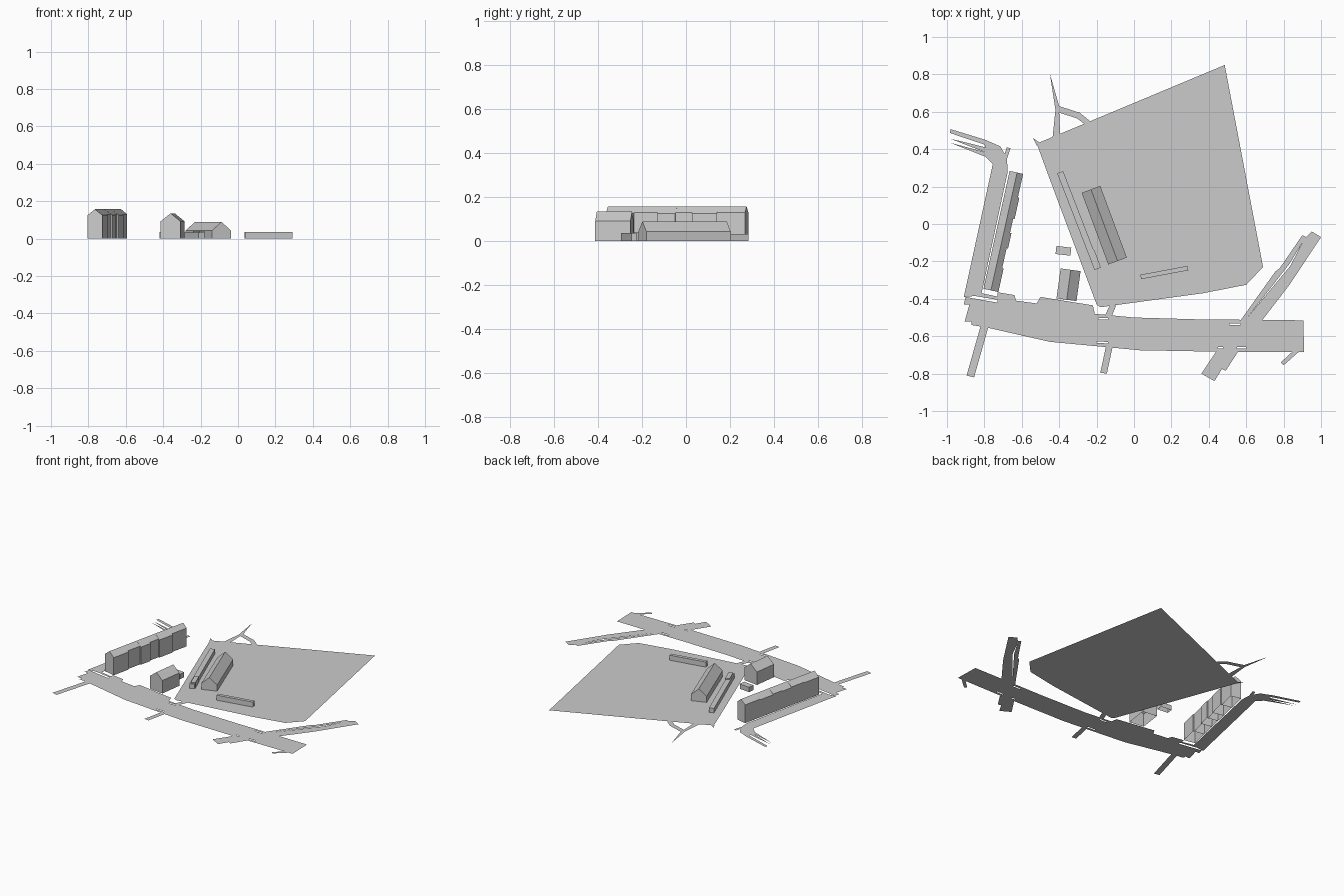
import bpy
import bmesh
from mathutils import Vector

cube = bpy.data.objects.get("Cube")
if cube:
    bpy.data.objects.remove(cube, do_unlink=True)

grey = bpy.data.materials.new("plain_grey")
grey.use_nodes = True
colour = (0.6, 0.6, 0.6, 1)
grey.diffuse_color = colour
grey.node_tree.nodes["Principled BSDF"].inputs["Base Color"].default_value = colour


def finish(name, bm):
    mesh = bpy.data.meshes.new(name)
    bm.to_mesh(mesh)
    bm.free()
    mesh.materials.append(grey)
    obj = bpy.data.objects.new(name, mesh)
    bpy.context.collection.objects.link(obj)
    return obj


def sheet(name, outline, holes=()):
    """Flat ground surface with optional openings, facing up."""
    bm = bmesh.new()
    edges = []
    for loop in (outline, *holes):
        verts = [bm.verts.new((x, y, 0)) for x, y in loop]
        for i, vert in enumerate(verts):
            edges.append(bm.edges.new((verts[i - 1], vert)))
    bmesh.ops.triangle_fill(bm, use_beauty=True, use_dissolve=False,
                            edges=edges, normal=(0, 0, 1))
    for face in bm.faces:
        face.normal_update()
        if face.normal.z < 0:
            face.normal_flip()
    return finish(name, bm)


def building(name, start, end, left, right, eave, ridge=None):
    """Section swept from start to end, open underneath; gabled if ridge is given."""
    a, b = Vector((*start, 0)), Vector((*end, 0))
    along = (b - a).normalized()
    side = Vector((along.y, -along.x, 0))
    section = [(-left, 0), (-left, eave), (right, eave), (right, 0)]
    if ridge:
        section.insert(2, (0, ridge))
    bm = bmesh.new()
    rings = [[bm.verts.new(p + side * s + Vector((0, 0, z))) for s, z in section]
             for p in (a, b)]
    for i in range(len(section) - 1):
        bm.faces.new((rings[0][i], rings[0][i + 1], rings[1][i + 1], rings[1][i]))
    bm.faces.new(rings[0])
    bm.faces.new(rings[1])
    bmesh.ops.recalc_face_normals(bm, faces=bm.faces[:])
    # The open base leaves the orientation ambiguous: make the roof face up
    if sum(f.normal.z * f.calc_area() for f in bm.faces) < 0:
        bmesh.ops.reverse_faces(bm, faces=bm.faces[:])
    return finish(name, bm)


def slit(x, y, length, slope=0.0, width=0.008):
    """Narrow traffic island opening."""
    return [(x, y), (x + length, y + slope),
            (x + length, y + slope + width), (x, y + width)]


# Large open ground
sheet("main_plaza", [(-.52, .43), (.485, .85), (.69, -.23), (.6, -.325),
                     (.37, -.37), (-.18, -.445), (-.2, -.43), (-.46, .265)])
sheet("plaza_corner", [(-.54, .46), (-.505, .435), (-.52, .42)])

# Main street with its islands
sheet("main_street",
      [(-.9, -.39), (-.82, -.405), (-.73, -.42), (-.73, -.365), (-.64, -.38),
       (-.63, -.41), (-.52, -.425), (-.5, -.39), (-.22, -.435), (-.21, -.48),
       (0, -.5), (.35, -.51), (.905, -.515), (.91, -.685), (.57, -.685),
       (.03, -.675), (-.45, -.63), (-.78, -.555), (-.87, -.54), (-.87, -.52),
       (-.905, -.52), (-.88, -.43), (-.91, -.43)],
      [slit(-.2, -.635, .06, -.004), slit(-.19, -.51, .05),
       slit(.45, -.665, .025), slit(.55, -.665, .05), slit(.51, -.54, .06)])

# West street, its bend and the tapering lanes at the end of it
sheet("west_street", [(-.91, -.39), (-.755, .32), (-.795, .36), (-.985, .435),
                      (-.8, .385), (-.985, .457), (-.795, .41), (-.8, .425),
                      (-.985, .487), (-.98, .507), (-.795, .45), (-.715, .415),
                      (-.68, .355), (-.675, .28), (-.815, -.37), (-.72, -.39),
                      (-.73, -.405), (-.85, -.385)])
sheet("west_spur", [(-.7, .35), (-.68, .41), (-.66, .405), (-.685, .33)])

# East street branching off the main one
sheet("east_street", [(.57, -.515), (.755, -.255), (.78, -.235), (.9, -.06),
                      (.92, -.07), (.95, -.04), (1, -.07), (.835, -.32),
                      (.685, -.515)],
      [[(.61, -.495), (.83, -.215), (.9, -.1), (.835, -.225)]])

# Short side streets
sheet("south_west_lane", [(-.82, -.545), (-.78, -.555), (-.855, -.82), (-.895, -.81)])
sheet("south_lane", [(-.15, -.655), (-.115, -.66), (-.145, -.8), (-.18, -.795)])
sheet("plaza_lane", [(-.13, -.435), (-.095, -.435), (-.12, -.495), (-.155, -.49)])
sheet("south_east_street", [(.44, -.68), (.555, -.685), (.49, -.785), (.47, -.775),
                            (.43, -.84), (.36, -.8)])
sheet("far_east_lane", [(.85, -.68), (.885, -.68), (.8, -.755), (.785, -.74)])
sheet("north_lane", [(-.45, .805), (-.4, .63), (-.29, .595), (-.235, .55),
                     (-.265, .535), (-.305, .565), (-.4, .595), (-.395, .48),
                     (-.435, .465), (-.42, .61)])

# Long terrace made of stepped houses
south, north = Vector((-.765, -.355)), Vector((-.625, .275))
stops = [0, .2, .37, .5, .62, .8, 1]
for i in range(len(stops) - 1):
    deep = i % 2 == 0
    building(f"terrace_house_{i + 1}", south.lerp(north, stops[i]),
             south.lerp(north, stops[i + 1]), .041, .041 if deep else .033,
             .125 if deep else .13, .157)

# House with a low outbuilding
building("gabled_house", (-.36, -.405), (-.338, -.245), .055, .053, .092, .135)
building("outbuilding", (-.38, -.165), (-.375, -.122), .04, .04, .035)

# Buildings on the plaza
building("gabled_hall", (-.088, -.198), (-.23, .185), .053, .053, .043, .09)
building("long_shed", (-.195, -.24), (-.395, .277), .017, .017, .032)
building("shed_annex", (-.19, -.23), (-.225, -.14), .018, .012, .04)
building("low_wall_block", (.036, -.283), (.288, -.236), .012, .012, .036)
